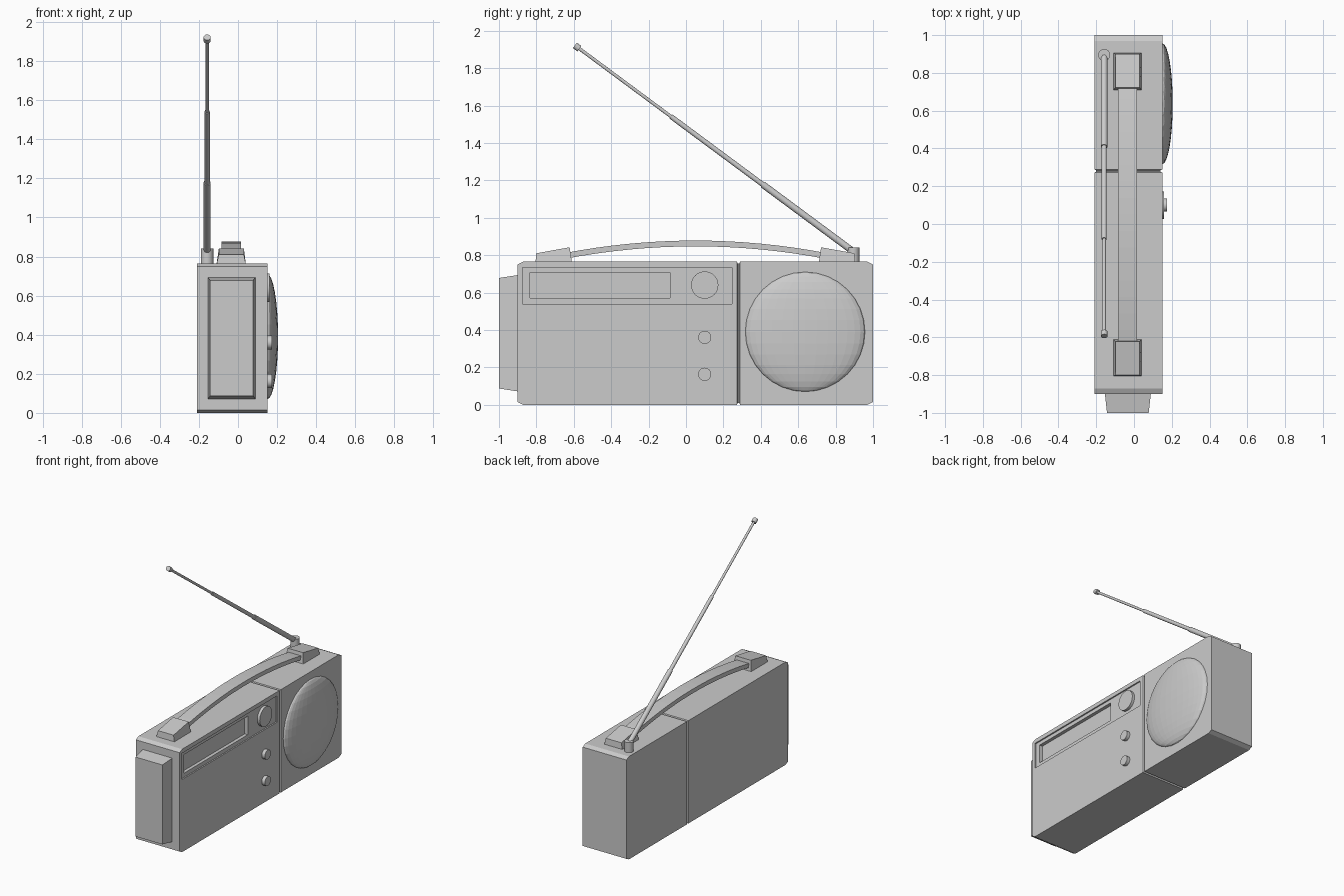
import bpy, bmesh, math
from mathutils import Vector

if "Cube" in bpy.data.objects:
    bpy.data.objects.remove(bpy.data.objects["Cube"])


def make(name, bm):
    bmesh.ops.recalc_face_normals(bm, faces=bm.faces)
    me = bpy.data.meshes.new(name)
    bm.to_mesh(me)
    bm.free()
    ob = bpy.data.objects.new(name, me)
    bpy.context.collection.objects.link(ob)
    return ob


def loft(name, rings):
    """Skin a closed solid through rings of equal point count."""
    bm = bmesh.new()
    vs = [[bm.verts.new(p) for p in r] for r in rings]
    n = len(vs[0])
    for a, b in zip(vs, vs[1:]):
        for i in range(n):
            bm.faces.new((a[i], a[(i + 1) % n], b[(i + 1) % n], b[i]))
    bm.faces.new(vs[0])
    bm.faces.new(vs[-1])
    return make(name, bm)


def rect(y, x0, x1, z0, z1):
    return [(x0, y, z0), (x1, y, z0), (x1, y, z1), (x0, y, z1)]


def box(name, x0, x1, y0, y1, z0, z1):
    return loft(name, [rect(y0, x0, x1, z0, z1), rect(y1, x0, x1, z0, z1)])


def rod(name, a, b, r, sides=16, r2=None):
    a, b = Vector(a), Vector(b)
    d = b - a
    bm = bmesh.new()
    bmesh.ops.create_cone(bm, cap_ends=True, segments=sides, radius1=r,
                          radius2=r if r2 is None else r2, depth=d.length)
    q = Vector((0, 0, 1)).rotation_difference(d)
    for v in bm.verts:
        v.co = q @ v.co + (a + b) / 2
    ob = make(name, bm)
    bpy.ops.object.select_all(action='DESELECT')
    ob.select_set(True)
    bpy.context.view_layer.objects.active = ob
    bpy.ops.object.shade_smooth_by_angle(angle=math.radians(35))
    return ob


# Case with chamfered ends and a seam groove running all around
FX, BX, H = 0.15, -0.21, 0.765
case_rings = []
for y, dx, dz in [(-0.9, 0, .015), (-0.87, 0, 0), (0.272, 0, 0),
                  (0.277, .01, .01), (0.284, .01, .01), (0.289, 0, 0),
                  (0.97, 0, 0), (1.0, 0, .015)]:
    case_rings.append(rect(y, BX + dx, FX - dx, dz, H - dz))
case = loft("case", case_rings)

# Recessed tuner panel and deeper dial window
for name, depth, y0, y1, z0, z1 in [("panel_cutter", .01, -0.873, 0.245, 0.54, 0.735),
                                    ("dial_cutter", .035, -0.835, -0.085, 0.57, 0.708)]:
    cutter = box(name, FX - depth, FX + 0.1, y0, y1, z0, z1)
    cutter.hide_render = True
    cutter.hide_set(True)
    mod = case.modifiers.new(name, 'BOOLEAN')
    mod.operation = 'DIFFERENCE'
    mod.solver = 'EXACT'
    mod.object = cutter

# Tapered battery block on the end
loft("end_block", [rect(-0.89, -0.155, 0.09, 0.07, 0.695),
                   rect(-1.0, -0.143, 0.078, 0.087, 0.678)])

# Domed speaker grille
bm = bmesh.new()
bmesh.ops.create_uvsphere(bm, u_segments=32, v_segments=16, radius=1)
for v in bm.verts:
    v.co = (FX + v.co.x * 0.055, 0.637 + v.co.y * 0.32, 0.39 + v.co.z * 0.32)
bmesh.ops.bisect_plane(bm, geom=bm.verts[:] + bm.edges[:] + bm.faces[:],
                       plane_co=(FX - 0.001, 0, 0), plane_no=(1, 0, 0), clear_inner=True)
make("speaker_grille", bm)

# Tuning knob and two small knobs
for name, z, r, x in [("tuning_knob", 0.64, 0.073, 0.16),
                      ("volume_knob", 0.36, 0.035, 0.175),
                      ("tone_knob", 0.163, 0.035, 0.175)]:
    rod(name, (FX - 0.02, 0.1, z), (x, 0.1, z), r, 32)

# Handle mounts, mirrored about the handle centre
MID = 0.05
for name, s in [("handle_mount_left", -1), ("handle_mount_right", 1)]:
    base = [(-0.11, 0.855), (0.04, 0.855), (0.04, 0.66), (-0.11, 0.66)]
    top = [(-0.098, 0.85, .81), (0.03, 0.85, .81), (0.03, 0.672, .842), (-0.098, 0.672, .842)]
    loft(name, [[(x, MID + s * y, H - 0.005) for x, y in base],
                [(x, MID + s * y, z) for x, y, z in top]])

# Arched handle strap
strap = []
for i in range(17):
    t = -1 + i / 8
    z = 0.878 - 0.067 * t * t
    strap.append(rect(MID + 0.7 * t, -0.085, 0.015, z - 0.031, z))
loft("handle_strap", strap)

# Telescopic antenna on a round pivot
rod("antenna_pivot", (-0.158, 0.895, H - 0.01), (-0.158, 0.895, 0.84), 0.032)
start, end = Vector((-0.158, 0.9, 0.815)), Vector((-0.158, -0.585, 1.915))
stops = [0, 0.33, 0.66, 1.0]
for i, r in enumerate((0.018, 0.0135, 0.009)):
    rod(f"antenna_section_{i + 1}", start.lerp(end, stops[i]), start.lerp(end, stops[i + 1]), r)
rod("antenna_tip", start.lerp(end, 0.99), start.lerp(end, 1.006), 0.018)
